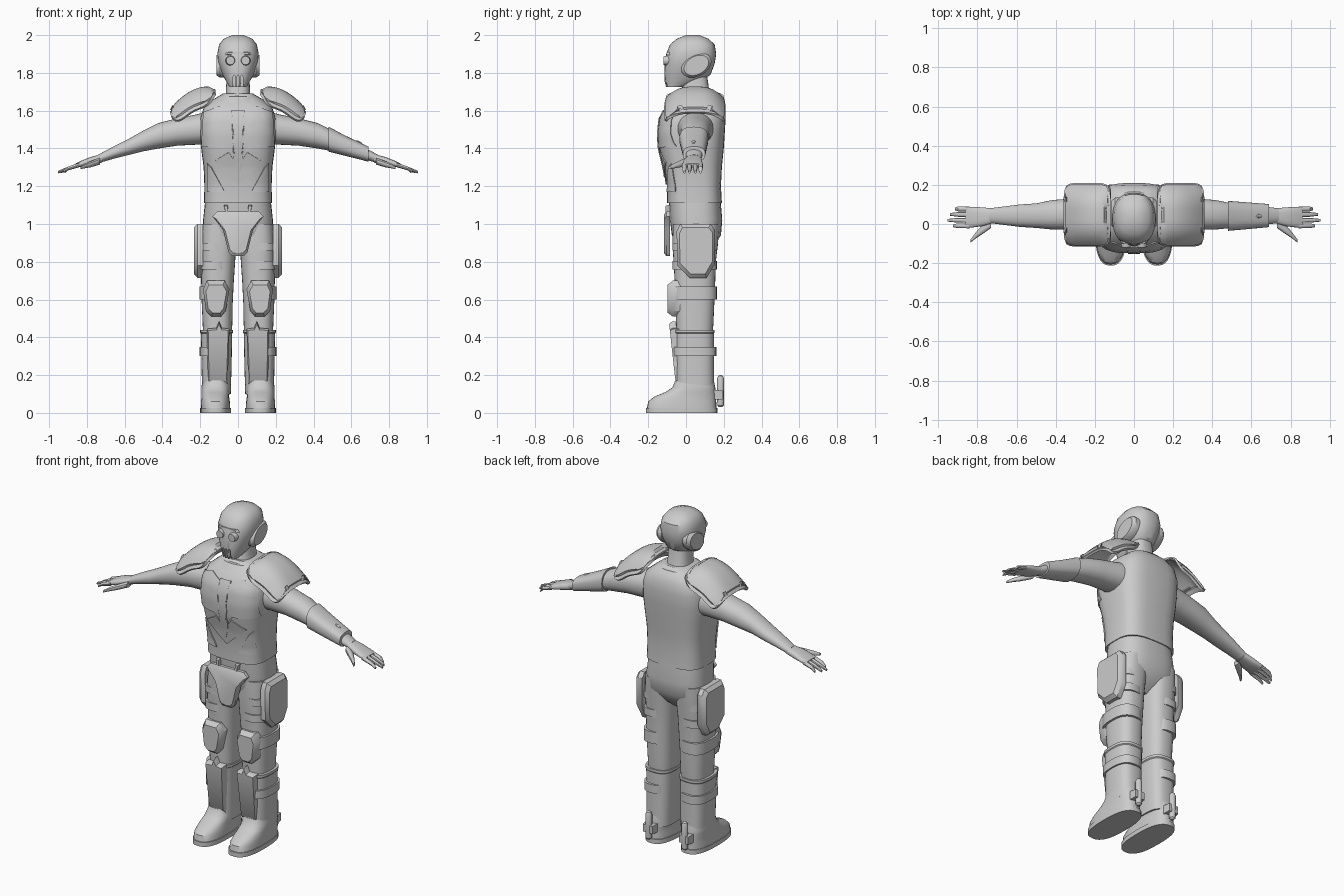
import bpy, bmesh, math
from mathutils import Vector
from mathutils.bvhtree import BVHTree

start_cube = bpy.data.objects.get("Cube")
if start_cube:
    bpy.data.objects.remove(start_cube, do_unlink=True)

grey = bpy.data.materials.new("plain grey")
grey.use_nodes = True
grey.diffuse_color = (.6, .6, .6, 1)
grey.node_tree.nodes["Principled BSDF"].inputs["Base Color"].default_value = grey.diffuse_color


def finish(name, bm, mirror=False, thickness=0, offset=1):
    """Turn a bmesh into an object with smooth shading and sharp creases."""
    if not thickness:
        bmesh.ops.recalc_face_normals(bm, faces=bm.faces)
    for face in bm.faces:
        face.smooth = True
    for edge in bm.edges:
        edge.smooth = len(edge.link_faces) == 2 and edge.calc_face_angle(0) < math.radians(35)
    mesh = bpy.data.meshes.new(name)
    bm.to_mesh(mesh)
    bm.free()
    mesh.materials.append(grey)
    obj = bpy.data.objects.new(name, mesh)
    bpy.context.collection.objects.link(obj)
    if thickness:
        solid = obj.modifiers.new("thickness", "SOLIDIFY")
        solid.thickness, solid.offset = thickness, offset
    if mirror:
        obj.modifiers.new("other side", "MIRROR")
    return obj


def skin(name, loops, mirror=False):
    """Bridge closed loops of points and cap both ends."""
    bm = bmesh.new()
    rows = [[bm.verts.new(p) for p in loop] for loop in loops]
    count = len(rows[0])
    for low, high in zip(rows, rows[1:]):
        for i in range(count):
            j = (i + 1) % count
            bm.faces.new((low[i], low[j], high[j], high[i]))
    bm.faces.new(rows[0])
    bm.faces.new(rows[-1])
    return finish(name, bm, mirror)


def loft(name, rings, power=2.6, axis="z", mirror=False, segments=32):
    """Rounded sections: position on the axis, then low and high limits of both other axes."""
    loops = []
    for t, a_low, a_high, b_low, b_high in rings:
        loop = []
        for i in range(segments):
            angle = math.tau * i / segments
            c, s = math.cos(angle), math.sin(angle)
            a = (a_low + a_high + math.copysign(abs(c) ** (2 / power), c) * (a_high - a_low)) / 2
            b = (b_low + b_high + math.copysign(abs(s) ** (2 / power), s) * (b_high - b_low)) / 2
            loop.append((a, b, t) if axis == "z" else (t, a, b))
        loops.append(loop)
    return skin(name, loops, mirror)


def centred(rows):
    return [(z, -half, half, front, back) for z, half, front, back in rows]


def slab(name, outline, axis, near, far, shrink=.85, lean=0, mirror=False):
    """Chamfered plate from an outline, facing along x or y, optionally leaning."""
    centre = sum((Vector(p) for p in outline), Vector((0, 0))) / len(outline)
    loops = []
    for depth, scale in ((near, 1), (near + (far - near) * .6, 1), (far, shrink)):
        loop = []
        for p in outline:
            a, z = centre + (Vector(p) - centre) * scale
            d = depth + lean * (z - centre.y)
            loop.append((d, a, z) if axis == "x" else (a, d, z))
        loops.append(loop)
    return skin(name, loops, mirror)


def oval(a, z, ra, rz, tilt=0, count=24):
    points = []
    for i in range(count):
        u, v = ra * math.cos(math.tau * i / count), rz * math.sin(math.tau * i / count)
        points.append((a + u * math.cos(tilt) - v * math.sin(tilt),
                       z + u * math.sin(tilt) + v * math.cos(tilt)))
    return points


def wrapped_plate(name, outline, body, thickness=.006, mirror=False):
    """Thin plate laid on the front surface of a body."""
    shape = bmesh.new()
    shape.from_mesh(body.data)
    tree = BVHTree.FromBMesh(shape)
    shape.free()
    bm = bmesh.new()
    face = bm.faces.new([bm.verts.new((x, -1, z)) for x, z in outline])
    if face.normal.y > 0:
        face.normal_flip()
    bmesh.ops.triangulate(bm, faces=bm.faces)
    for _ in range(3):
        bmesh.ops.subdivide_edges(bm, edges=bm.edges, cuts=1, use_grid_fill=True)
    for v in bm.verts:
        hit = tree.ray_cast(v.co, Vector((0, 1, 0)))[0]
        if hit:
            v.co = hit
    bm.normal_update()
    if sum(f.normal.y for f in bm.faces) > 0:
        bmesh.ops.reverse_faces(bm, faces=bm.faces)
    return finish(name, bm, mirror, thickness)


# Torso, hips and neck
torso = loft("torso", centred([
    (1.11, .18, -.1, .19), (1.2, .178, -.1, .185), (1.3, .182, -.115, .19), (1.4, .195, -.14, .2),
    (1.48, .203, -.145, .205), (1.56, .2, -.135, .21), (1.62, .18, -.1, .2),
    (1.66, .13, -.06, .18), (1.69, .08, -.03, .14)]), power=3.2)
loft("hips", centred([(1.14, .172, -.092, .182), (1.02, .185, -.085, .192), (.94, .185, -.075, .185),
                      (.87, .13, -.04, .14), (.83, .05, 0, .09)]), power=2.8)
loft("neck", centred([(1.63, .085, -.045, .15), (1.69, .064, -.02, .125), (1.8, .06, -.02, .11)]))
loft("collar", centred([(1.64, .13, -.085, .185), (1.675, .1, -.055, .165), (1.68, .07, -.03, .14)]))

# Breastplate and belly plates
wrapped_plate("breastplate", [(-.19, 1.41), (-.06, 1.4), (0, 1.33), (.06, 1.4), (.19, 1.41),
                              (.18, 1.59), (.1, 1.62), (0, 1.57), (-.1, 1.62), (-.18, 1.59)], torso)
wrapped_plate("belly_chevron", [(0, 1.21), (.13, 1.33), (.05, 1.38), (0, 1.31)], torso, mirror=True)
wrapped_plate("sternum_plate", [(-.035, 1.6), (.035, 1.6), (.025, 1.34), (0, 1.25), (-.025, 1.34)], torso, .01)
wrapped_plate("side_belly_plate", [(.07, 1.17), (.16, 1.17), (.16, 1.32), (.14, 1.3)], torso, mirror=True)

# Helmet, with slots cut in the mouth
head = loft("helmet", centred([
    (1.725, .045, -.105, -.02), (1.75, .06, -.113, .07), (1.79, .082, -.115, .13), (1.85, .103, -.113, .152),
    (1.9, .11, -.105, .16), (1.95, .1, -.085, .152), (1.98, .077, -.05, .12), (2, .03, 0, .07)]), power=2.4)
for side in (-1, 0, 1):
    x = side * .02
    cutter = slab("mouth_slot_cutter", [(x - .006, 1.7), (x + .006, 1.7), (x + .006, 1.78), (x, 1.79), (x - .006, 1.78)],
                  "y", -.08, -.2, 1)
    cutter.hide_render = True
    cutter.hide_viewport = True
    cut = head.modifiers.new("mouth slot", "BOOLEAN")
    cut.operation, cut.object, cut.solver = "DIFFERENCE", cutter, "EXACT"
slab("eye_lens", oval(.04, 1.865, .026, .026), "y", -.08, -.119, mirror=True)
slab("ear_cover", oval(.055, 1.84, .085, .058, .5), "x", .07, .114, .82, mirror=True)
slab("brow_plate", [(-.07, 1.895), (.07, 1.895), (.06, 1.91), (-.06, 1.91)], "y", -.07, -.103)

# Shoulder pads: arched plates with a raised rim
bm = bmesh.new()
bmesh.ops.create_grid(bm, x_segments=14, y_segments=18, size=1)
for v in bm.verts:
    u, w = v.co.x, v.co.y
    v.co = (.24 + .12 * u * (1 - .12 * w ** 6), .047 + .163 * w * (1 - .08 * u ** 6),
            1.698 - .06 * u - .045 * u * u - .1 * abs(w) ** 3 * (1 - .7 * u ** 4))
bm.normal_update()
bmesh.ops.inset_region(bm, faces=bm.faces, thickness=.02, depth=0, use_boundary=True)
inner = [f for f in bm.faces if not any(len(e.link_faces) == 1 for e in f.edges)]
bmesh.ops.inset_region(bm, faces=inner, thickness=.006, depth=.01, use_boundary=True)
finish("shoulder_pad", bm, True, .014, -1)

# Arms and hands
loft("arm", [(.14, -.05, .15, 1.42, 1.6), (.22, -.04, .14, 1.42, 1.58), (.32, -.03, .13, 1.415, 1.56),
             (.42, -.028, .122, 1.4, 1.535), (.5, -.02, .105, 1.385, 1.495), (.58, -.015, .1, 1.365, 1.45),
             (.66, -.005, .09, 1.345, 1.41), (.74, .005, .08, 1.322, 1.367)], 2.2, "x", True)
loft("palm", [(.72, .005, .08, 1.325, 1.37), (.78, -.012, .085, 1.31, 1.355),
              (.83, -.018, .088, 1.302, 1.335), (.86, -.015, .085, 1.298, 1.32)], 2.6, "x", True)
for name, y, tip in (("little", .077, .915), ("ring", .049, .94), ("middle", .019, .952), ("index", -.009, .925)):
    loft(name + "_finger", [(.84, y - .013, y + .013, 1.3, 1.326), (.9, y - .012, y + .012, 1.283, 1.304),
                            (tip, y - .007, y + .007, 1.268, 1.282)], 2, "x", True, 10)
loft("thumb", [(.73, -.02, .03, 1.315, 1.35), (.78, -.055, -.01, 1.3, 1.333),
               (.81, -.075, -.045, 1.295, 1.32), (.835, -.095, -.078, 1.29, 1.305)], 2, "x", True, 12)

# Left forearm guard
loft("forearm_guard", [(.48, -.035, .118, 1.383, 1.515), (.56, -.028, .112, 1.363, 1.472),
                       (.69, -.016, .102, 1.33, 1.41)], 2.6, "x")
loft("guard_button", [(.615, .035, .045, 1.4, 1.44), (.635, .025, .055, 1.4, 1.443), (.655, .035, .045, 1.4, 1.432)], 2, "x")

# Legs
loft("thigh", [(1, .01, .19, -.07, .175), (.9, .01, .197, -.072, .17), (.8, .015, .197, -.066, .158),
               (.7, .022, .195, -.06, .155), (.58, .028, .192, -.058, .15), (.47, .03, .187, -.052, .145),
               (.4, .035, .185, -.05, .14)], mirror=True)
loft("shin_guard", [(.44, .026, .2, -.066, .152), (.425, .026, .2, -.066, .152), (.42, .031, .196, -.06, .148),
                    (.3, .033, .194, -.057, .148), (.1, .038, .19, -.055, .15)], 2.8, mirror=True)
for name, z, height in (("upper_thigh", .86, .04), ("lower_thigh", .76, .045), ("knee", .6, .07), ("calf", .3, .05)):
    grow = .008 if z > .5 else .006
    loft(name + "_strap", [(h, .045, .197 + grow, -.064 - grow, .155 + grow) for h in (z, z + height)], mirror=True)
slab("thigh_plate", [(-.03, 1), (.13, 1), (.153, .97), (.153, .79), (.11, .715), (.02, .715), (-.045, .78), (-.05, .96)],
     "x", .185, .234, .86, mirror=True)

# Knee pads, greaves and groin plate
slab("knee_pad", [(.07, .7), (.165, .7), (.185, .655), (.17, .54), (.14, .51), (.09, .51), (.065, .54), (.045, .655)],
     "y", -.03, -.097, .78, mirror=True)
slab("greave", [(.045, .445), (.085, .45), (.1, .485), (.115, .45), (.165, .445), (.16, .15), (.055, .15)],
     "y", -.03, -.078, .88, -.11, True)
slab("groin_plate", [(-.135, 1.04), (-.11, 1.065), (.11, 1.065), (.135, 1.04), (.08, .97), (.05, .85), (.03, .83),
                     (-.03, .83), (-.05, .85), (-.08, .97)], "y", -.085, -.117, .86)
slab("groin_clip", [(.05, 1.05), (.065, 1.05), (.075, 1.1), (.055, 1.1)], "y", -.08, -.108, mirror=True)

# Boots with soles and heel pods
loft("boot", [(.02, .042, .197, -.208, .162), (.06, .043, .196, -.2, .16), (.085, .047, .193, -.17, .16),
              (.11, .045, .193, -.11, .158), (.135, .042, .194, -.072, .155), (.17, .045, .188, -.058, .148)], mirror=True)
loft("sole", [(0, .037, .2, -.213, .167), (.027, .037, .2, -.213, .167)], mirror=True)
loft("heel_pod", [(z, .12 - r, .12 + r, .183 - r, .183 + r) for z, r in
                  ((.03, .008), (.04, .017), (.1, .019), (.18, .019), (.195, .013), (.2, .005))], 2, mirror=True, segments=16)
slab("heel_bracket", [(.085, .07), (.155, .07), (.155, .12), (.085, .12)], "y", .13, .195, .9, mirror=True)
